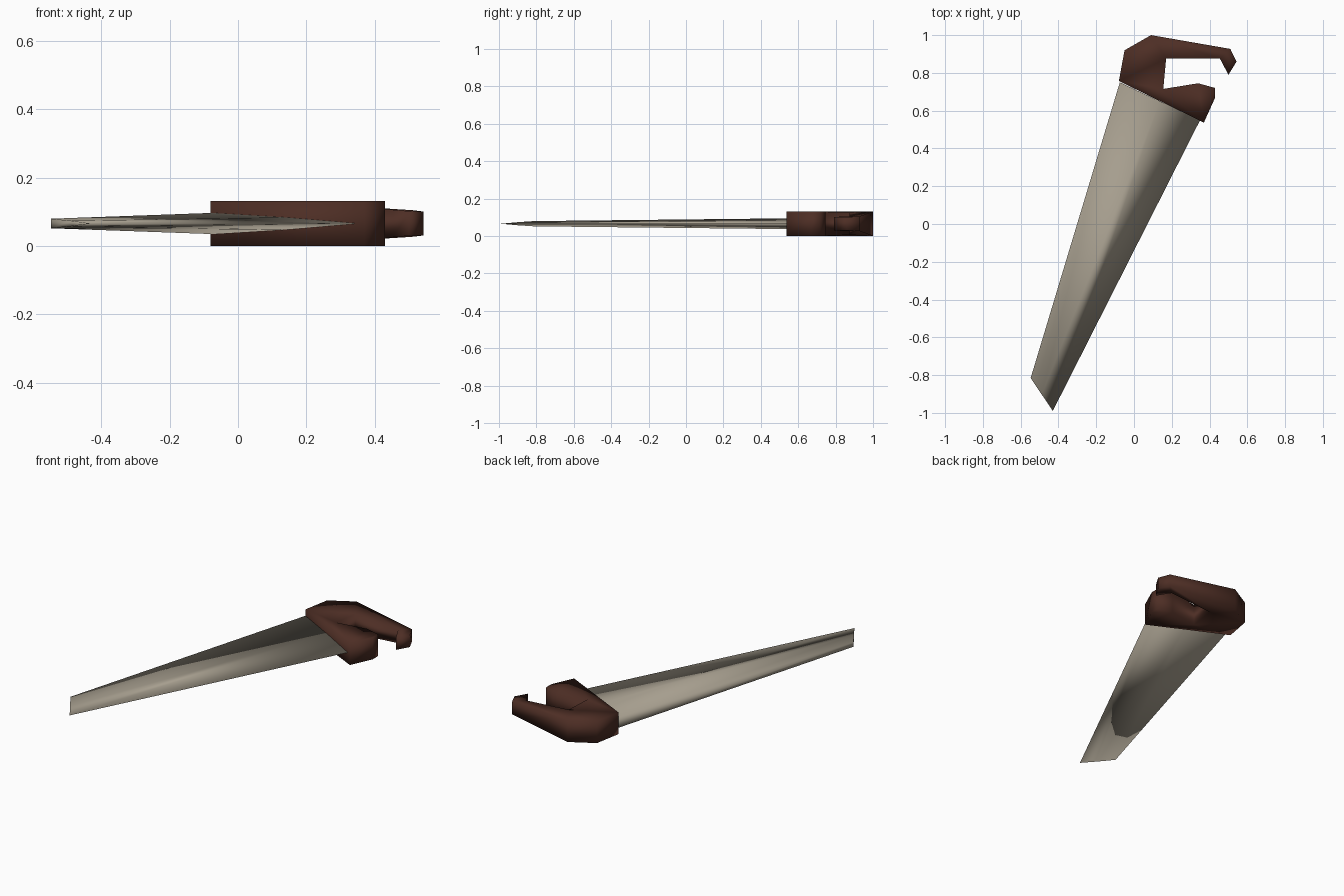
import bpy
from mathutils import Vector

if "Cube" in bpy.data.objects:
    bpy.data.objects.remove(bpy.data.objects["Cube"])

MID = 0.0655  # height of the flat symmetry plane


def material(name, rgb):
    m = bpy.data.materials.new(name)
    m.diffuse_color = (*rgb, 1)
    m.use_nodes = True
    m.node_tree.nodes["Principled BSDF"].inputs["Base Color"].default_value = m.diffuse_color
    return m


def mirrored_solid(name, outline, caps, mat):
    """Outline of (x, y, half thickness); zero thickness gives a sharp edge."""
    verts, top, bottom = [], [], []
    for x, y, h in outline:
        top.append(len(verts))
        verts.append((x, y, MID + h))
        if h > 0:
            bottom.append(len(verts))
            verts.append((x, y, MID - h))
        else:
            bottom.append(top[-1])
    faces = [[top[i] for i in c] for c in caps]
    faces += [[bottom[i] for i in reversed(c)] for c in caps]
    # Walls run along edges used by only one cap
    edges = [(c[i], c[(i + 1) % len(c)]) for c in caps for i in range(len(c))]
    for a, b in edges:
        if (b, a) in edges:
            continue
        wall = list(dict.fromkeys([top[b], top[a], bottom[a], bottom[b]]))
        if len(wall) > 2:
            faces.append(wall)
    mesh = bpy.data.meshes.new(name)
    mesh.from_pydata(verts, [], faces)
    mesh.materials.append(mat)
    mesh.validate()
    mesh.shade_smooth()
    ob = bpy.data.objects.new(name, mesh)
    bpy.context.collection.objects.link(ob)
    return ob


steel = material("dull steel", (0.38, 0.34, 0.27))
wood = material("dark brown wood", (0.075, 0.027, 0.018))

# Blade: thick spine on the left, sharp edge on the right, thinner at the tip
spine_base, spine_tip = Vector((-0.075, 0.75)), Vector((-0.547, -0.815))
edge_base, edge_tip = Vector((0.35, 0.55)), Vector((-0.43, -0.99))
mid_base = spine_base.lerp(edge_base, 0.5)
mid_tip = spine_tip.lerp(edge_tip, 0.5)
mirrored_solid("blade", [
    (*spine_base, 0.031), (*spine_tip, 0.014), (*mid_tip, 0.008),
    (*edge_tip, 0), (*edge_base, 0), (*mid_base, 0.018),
], [(0, 1, 2, 5), (5, 2, 3, 4)], steel)

# Handle: open hooked grip that thins toward the end of the hook
full = 0.0655
mirrored_solid("handle", [
    (-0.08, 0.757, full), (-0.05, 0.92, full), (0.09, 1.0, full),
    (0.51, 0.927, 0.039), (0.543, 0.86, 0.035), (0.50, 0.79, 0.036),
    (0.455, 0.875, 0.04), (0.17, 0.875, 0.06), (0.155, 0.715, full),
    (0.34, 0.745, full), (0.43, 0.72, full), (0.43, 0.67, full),
    (0.37, 0.537, full),
], [(12, 9, 8, 0), (12, 11, 10, 9), (0, 8, 7, 1), (1, 7, 2),
    (2, 7, 6, 3), (3, 6, 5, 4)], wood)
